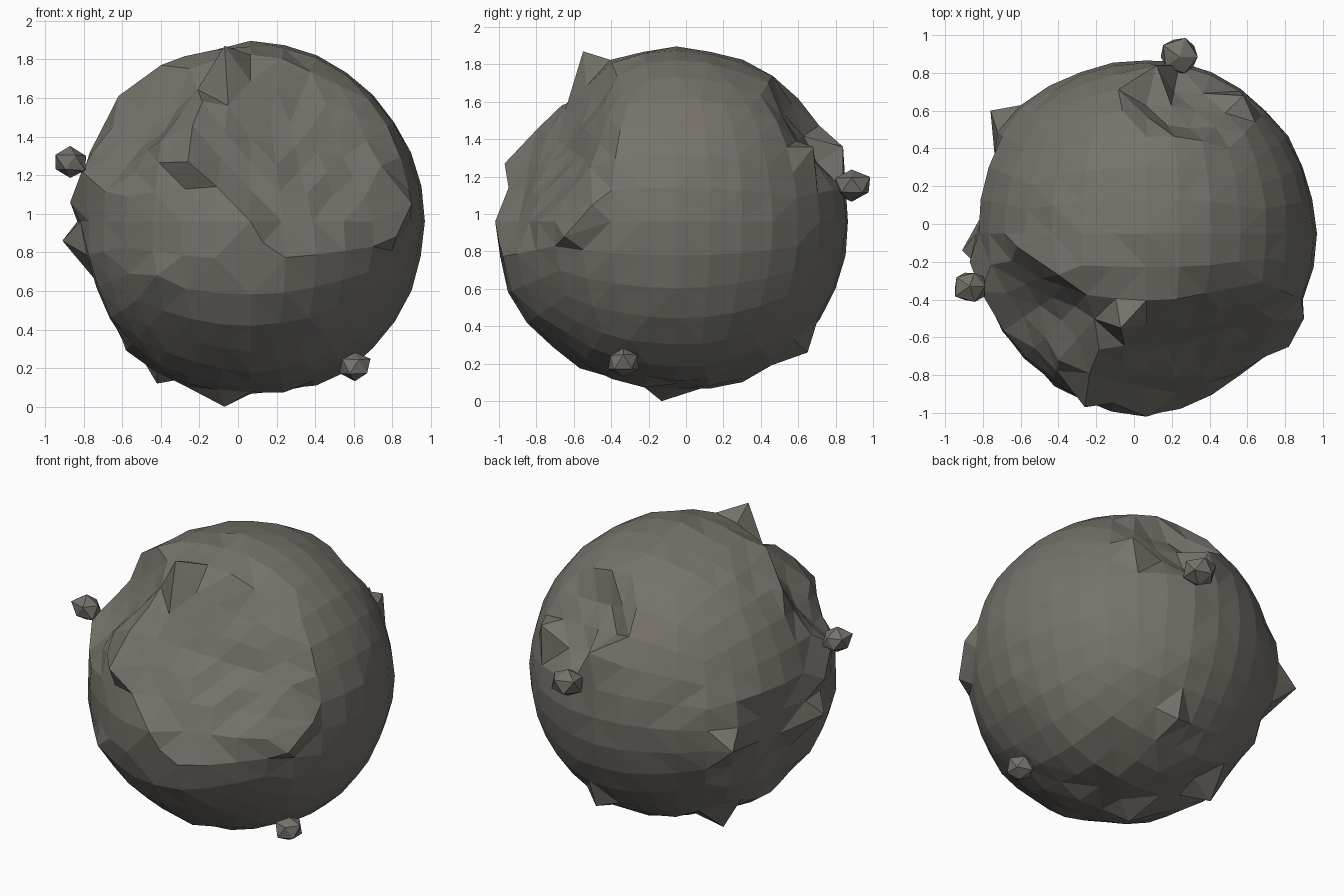
import bpy, bmesh, math, random
from mathutils import Vector

random.seed(4)
if "Cube" in bpy.data.objects:
    bpy.data.objects.remove(bpy.data.objects["Cube"])

stone = bpy.data.materials.new("grey brown stone")
stone.use_nodes = True
STONE = (0.18, 0.165, 0.145, 1)
stone.diffuse_color = STONE
stone.node_tree.nodes["Principled BSDF"].inputs["Base Color"].default_value = STONE

CENTRE = Vector((0.065, -0.05, 0.96))
RADII = Vector((0.9, 0.92, 0.93))

# Craters: facing direction, height of the cut, extra bowl depth, roughness
CRATERS = [
    ((0.32, -0.8, 0.5), 0.81, 0.02, 0.02),      # great front crater
    ((-0.64, -0.47, 0.6), 0.91, 0.05, 0.03),    # upper right shoulder
    ((0.2, 0.76, 0.5), 0.93, 0.06, 0.03),       # back
    ((-0.05, 0.05, -1), 0.84, -0.13, 0.025),    # shallow, rough underside
    ((-0.87, 0.12, -0.3), 0.91, -0.02, 0.03),   # lower right side
    ((-0.22, 0.15, 1), 0.97, 0.0, 0.004),       # flattened top
]

# Broad swellings: direction, height, reach
BULGES = [
    ((-0.05, -0.95, -0.28), 0.065, 0.6),   # chin below the front crater
    ((-0.8, 0.6, -0.1), 0.06, 0.45),       # right rear flank
    ((-0.75, -0.6, -0.3), 0.03, 0.5),      # right front flank
]

# Jagged points along the crater rims
SPIKES = [
    (-0.26, -0.97, 1.27), (-0.07, -0.55, 1.87), (0.13, -1.0, 0.85),
    (-0.91, -0.14, 0.86), (-0.07, -0.13, 0.0), (0.9, -0.5, 1.05),
    (0.82, -0.65, 0.88), (-0.42, -0.86, 0.68), (-0.76, 0.6, 0.85),
    (-0.4, -0.27, 1.77), (-0.62, -0.12, 1.61), (0.2, 0.65, 0.26),
    (0.12, 0.84, 1.36), (0.58, 0.68, 1.36), (-0.4, -0.72, 1.38),
    (-0.87, -0.2, 1.06), (-0.81, -0.36, 1.22), (-0.42, 0.21, 0.12),
]


def finish(name, bm):
    """Turn a bmesh into a flat shaded stone object."""
    mesh = bpy.data.meshes.new(name)
    bmesh.ops.recalc_face_normals(bm, faces=bm.faces)
    bm.to_mesh(mesh)
    bm.free()
    mesh.materials.append(stone)
    obj = bpy.data.objects.new(name, mesh)
    bpy.context.collection.objects.link(obj)


def stretch(v, size):
    return Vector(a * b for a, b in zip(v, size))


# Main body: a gridded cube rounded into a ball, with flattened, rough craters
bm = bmesh.new()
bmesh.ops.create_cube(bm, size=2)
bmesh.ops.subdivide_edges(bm, edges=bm.edges[:], cuts=7, use_grid_fill=True)
for vert in bm.verts:
    d = Vector(math.tan(c * math.pi / 4) for c in vert.co).normalized()
    radius = 1 + random.uniform(-0.006, 0.006)
    for axis, height, reach in BULGES:
        away = d.angle(Vector(axis))
        if away < reach:
            radius += height * math.cos(away / reach * math.pi / 2)
    for axis, height, bowl, rough in CRATERS:
        facing = d.dot(Vector(axis).normalized())
        if facing > height:
            floor = height / facing - bowl * (facing - height) / (1 - height)
            radius = min(radius, floor + random.uniform(-rough, rough))
        elif facing > height - 0.05:
            radius += random.uniform(0, rough / 2)
    vert.co = CENTRE + stretch(d * radius, RADII)

# Pull the nearest free vertex out to each jagged point
free = set(bm.verts)
for spike in SPIKES:
    target = Vector(spike)
    aim = (target - CENTRE).normalized()
    vert = max(free, key=lambda v: (v.co - CENTRE).normalized().dot(aim))
    vert.co = target
    free.discard(vert)
for vert in bm.verts:
    vert.co.z = max(vert.co.z, 0)
bmesh.ops.triangulate(bm, faces=bm.faces[:])
finish("asteroid_body", bm)

# Small rocks stuck to the surface: name, centre, half sizes
ROCKS = [
    ("right_side_rock", (-0.87, -0.33, 1.265), (0.1, 0.095, 0.085)),
    ("back_rock", (0.24, 0.885, 1.155), (0.115, 0.115, 0.095)),
    ("lower_left_rock", (0.605, -0.335, 0.21), (0.09, 0.09, 0.085)),
]
for name, place, size in ROCKS:
    bm = bmesh.new()
    bmesh.ops.create_icosphere(bm, subdivisions=1, radius=1)
    for vert in bm.verts:
        jitter = random.uniform(0.85, 1.08)
        vert.co = Vector(place) + stretch(vert.co * jitter, size)
    finish(name, bm)
